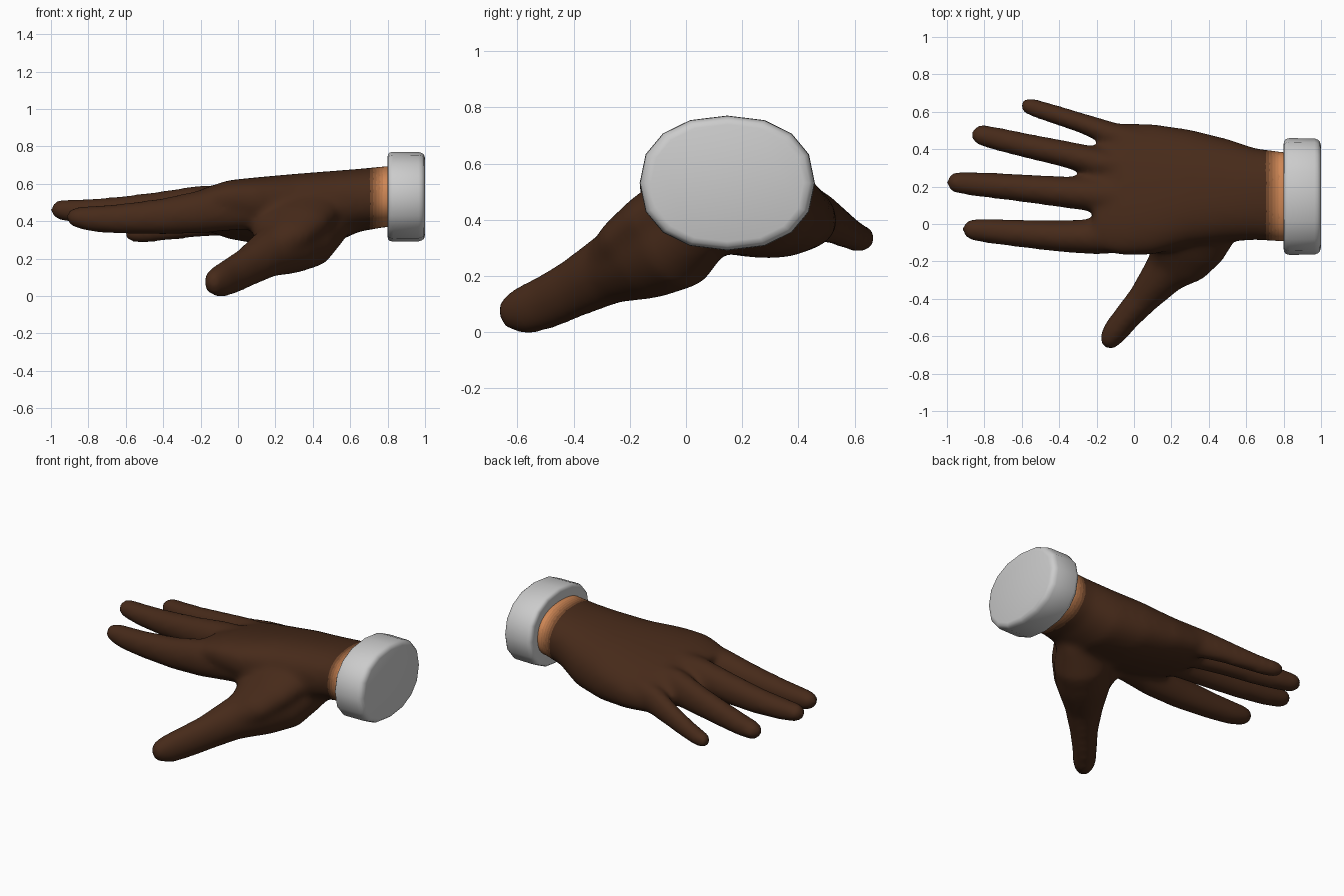
import bpy, bmesh, math
from mathutils import Vector

UP = Vector((0, 0, 1))


def loft(bm, rings):
    """Skin a list of vertex-position rings and close both ends."""
    rows = [[bm.verts.new(p) for p in r] for r in rings]
    n = len(rows[0])
    for a, b in zip(rows, rows[1:]):
        for i in range(n):
            j = (i + 1) % n
            bm.faces.new((a[i], a[j], b[j], b[i]))
    bm.faces.new(rows[0])
    bm.faces.new(rows[-1])


def ring(c, side, up, w, h, n=24, power=2.0, tilt=0.0):
    """Super-ellipse ring; tilt drops the +side edge."""
    pts = []
    for k in range(n):
        a = 2 * math.pi * k / n
        ca, sa = math.cos(a), math.sin(a)
        u = math.copysign(abs(ca) ** (2 / power), ca)
        v = math.copysign(abs(sa) ** (2 / power), sa)
        pts.append(c + side * w * u + up * (h * v - tilt * u))
    return pts


def digit(bm, path):
    """Rounded-tip tube through (x, y, z, half width, half height)."""
    pts = [Vector(p[:3]) for p in path]
    rings = []
    for i, p in enumerate(path):
        d = (pts[min(i + 1, len(pts) - 1)] - pts[max(i - 1, 0)]).normalized()
        side = d.cross(UP).normalized()
        up = side.cross(d)
        rings.append(ring(pts[i], side, up, p[3], p[4]))
    w, h = path[-1][3:]
    for t, s in ((0.5, 0.87), (0.85, 0.53), (1.0, 0.15)):
        rings.append(ring(pts[-1] + d * w * t, side, up, w * s, h * s))
    loft(bm, rings)


def material(name, rgb):
    m = bpy.data.materials.new(name)
    m.diffuse_color = (*rgb, 1)
    return m


def add_object(name, bm):
    bmesh.ops.recalc_face_normals(bm, faces=bm.faces)
    me = bpy.data.meshes.new(name)
    bm.to_mesh(me)
    bm.free()
    ob = bpy.data.objects.new(name, me)
    bpy.context.collection.objects.link(ob)
    return ob


# Palm and wrist: x, y centre, half width, z low, z high, tilt
bm = bmesh.new()
palm = [(0.92, 0.145, 0.235, 0.37, 0.70, 0.0),
        (0.80, 0.145, 0.24, 0.37, 0.695, 0.0),
        (0.65, 0.16, 0.245, 0.345, 0.68, 0.01),
        (0.50, 0.18, 0.275, 0.28, 0.665, 0.03),
        (0.30, 0.195, 0.31, 0.27, 0.645, 0.045),
        (0.10, 0.185, 0.35, 0.295, 0.62, 0.06),
        (-0.05, 0.185, 0.355, 0.325, 0.60, 0.065),
        (-0.15, 0.165, 0.315, 0.36, 0.57, 0.055),
        (-0.22, 0.14, 0.24, 0.39, 0.55, 0.04)]
loft(bm, [ring(Vector((x, y, (lo + hi) / 2)), Vector((0, 1, 0)), UP, w,
               (hi - lo) / 2, 32, 2.3, t) for x, y, w, lo, hi, t in palm])

# Four fingers
digit(bm, [(0.10, -0.05, 0.47, 0.09, 0.11), (-0.20, -0.068, 0.45, 0.096, 0.116),
           (-0.40, -0.065, 0.425, 0.085, 0.098), (-0.62, -0.05, 0.413, 0.074, 0.082),
           (-0.78, -0.037, 0.412, 0.067, 0.071), (-0.86, -0.03, 0.42, 0.06, 0.058)])
digit(bm, [(0.10, 0.14, 0.49, 0.09, 0.11), (-0.20, 0.157, 0.48, 0.094, 0.113),
           (-0.42, 0.175, 0.463, 0.082, 0.096), (-0.66, 0.198, 0.45, 0.073, 0.08),
           (-0.85, 0.213, 0.452, 0.066, 0.066), (-0.946, 0.222, 0.46, 0.059, 0.056)])
digit(bm, [(0.10, 0.28, 0.465, 0.09, 0.11), (-0.18, 0.327, 0.455, 0.08, 0.11),
           (-0.38, 0.377, 0.435, 0.071, 0.092), (-0.58, 0.42, 0.415, 0.066, 0.077),
           (-0.73, 0.455, 0.405, 0.063, 0.066), (-0.815, 0.475, 0.405, 0.058, 0.057)])
digit(bm, [(0.10, 0.41, 0.43, 0.09, 0.11), (-0.12, 0.48, 0.41, 0.066, 0.09),
           (-0.28, 0.54, 0.378, 0.054, 0.073), (-0.42, 0.585, 0.35, 0.052, 0.06),
           (-0.50, 0.61, 0.338, 0.051, 0.054), (-0.563, 0.63, 0.334, 0.048, 0.048)])

# Thumb with its fleshy base, then the web joining it to the palm
digit(bm, [(0.50, 0.08, 0.40, 0.12, 0.12), (0.38, -0.03, 0.315, 0.165, 0.165),
           (0.27, -0.14, 0.28, 0.165, 0.165), (0.15, -0.28, 0.22, 0.115, 0.125),
           (0.05, -0.40, 0.155, 0.085, 0.106), (-0.04, -0.50, 0.105, 0.073, 0.099),
           (-0.10, -0.575, 0.078, 0.07, 0.09), (-0.125, -0.61, 0.074, 0.06, 0.074)])
digit(bm, [(0.33, 0.10, 0.49, 0.24, 0.12), (0.30, -0.02, 0.445, 0.25, 0.125),
           (0.27, -0.11, 0.385, 0.225, 0.115), (0.23, -0.20, 0.31, 0.17, 0.105),
           (0.17, -0.27, 0.25, 0.11, 0.09)])

# Fuse the parts into one smooth hand
hand = add_object("hand", bm)
rm = hand.modifiers.new("fuse", 'REMESH')
rm.mode = 'VOXEL'
rm.voxel_size = 0.017
sm = hand.modifiers.new("soften", 'SMOOTH')
sm.factor = 0.5
sm.iterations = 18
deps = bpy.context.evaluated_depsgraph_get()
mesh = bpy.data.meshes.new_from_object(hand.evaluated_get(deps))
hand.modifiers.clear()
hand.data = mesh

# Dark skin fading to a light wrist in narrow bands
dark, light = (0.062, 0.023, 0.010), (0.62, 0.24, 0.09)
bands = 6
mesh.materials.clear()
for i in range(bands):
    f = i / (bands - 1)
    mesh.materials.append(material(f"skin_{i}", [a + (b - a) * f for a, b in zip(dark, light)]))
for p in mesh.polygons:
    p.use_smooth = True
    p.material_index = max(0, min(bands - 1, int((p.center.x - 0.69) / 0.017)))

# Cuff: sixteen-sided oval band with rounded rims
bm = bmesh.new()
profile = [(0.80, 0.90), (0.803, 0.95), (0.812, 0.985), (0.83, 1.0),
           (0.965, 0.995), (0.982, 0.975), (0.994, 0.94), (1.0, 0.87)]
loft(bm, [ring(Vector((x, 0.147, 0.531)), Vector((0, 1, 0)), UP, 0.312 * s, 0.24 * s, 16, 2.25)
          for x, s in profile])
cuff = add_object("cuff", bm)
bpy.context.view_layer.objects.active = cuff
cuff.select_set(True)
bpy.ops.object.shade_smooth_by_angle(angle=math.radians(50))
